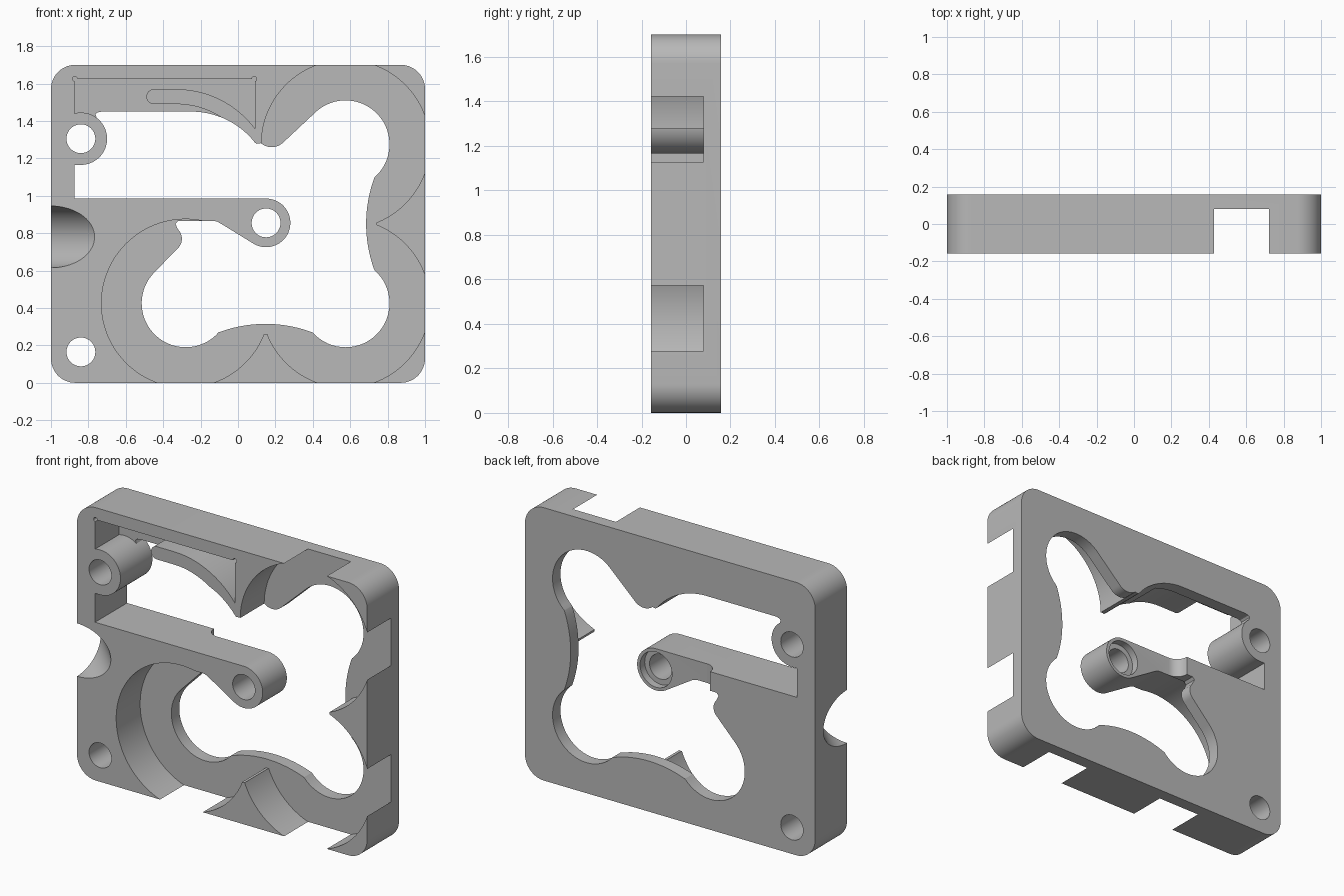
import bpy, bmesh
from math import sin, cos, radians, pi, sqrt
from mathutils import Matrix

if "Cube" in bpy.data.objects:
    bpy.data.objects.remove(bpy.data.objects["Cube"], do_unlink=True)

HALF = 0.157     # half the plate thickness
FLOOR = 0.079    # depth of the front pockets
grey = bpy.data.materials.new("machined_grey")
grey.use_nodes = True
grey.diffuse_color = (0.48, 0.48, 0.48, 1)
grey.node_tree.nodes["Principled BSDF"].inputs["Base Color"].default_value = (0.48, 0.48, 0.48, 1)


def arc(cx, cz, r, start, end, step=6):
    n = max(3, int(abs(end - start) / step))
    angles = [radians(start + (end - start) * i / n) for i in range(n + 1)]
    return [(cx + r * cos(a), cz + r * sin(a)) for a in angles]


def circle(cx, cz, r):
    return arc(cx, cz, r, 0, 360, 4)[:-1]


def prism(name, outline, low, high, plan=False):
    """Extrude an x-z outline along y, or an x-y outline along z."""
    bm = bmesh.new()
    verts = [bm.verts.new((a, b, low) if plan else (a, low, b)) for a, b in outline]
    face = bm.faces.new(verts)
    moved = bmesh.ops.extrude_face_region(bm, geom=[face])["geom"]
    shift = (0, 0, high - low) if plan else (0, high - low, 0)
    bmesh.ops.translate(bm, vec=shift, verts=[v for v in moved if isinstance(v, bmesh.types.BMVert)])
    bmesh.ops.recalc_face_normals(bm, faces=bm.faces)
    mesh = bpy.data.meshes.new(name)
    bm.to_mesh(mesh)
    bm.free()
    obj = bpy.data.objects.new(name, mesh)
    bpy.context.collection.objects.link(obj)
    return obj


cutters = []


def cut(name, outline, low, high, plan=False):
    obj = prism(name, outline, low, high, plan)
    obj.hide_render = True
    cutters.append(obj)
    return obj


# Rounded plate
R = 0.13
plate_outline = (arc(1 - R, 1.7 - R, R, 0, 90) + arc(R - 1, 1.7 - R, R, 90, 180)
                 + arc(R - 1, R, R, 180, 270) + arc(1 - R, R, R, 270, 360))
plate = prism("housing_plate", plate_outline, -HALF, HALF)

# Opening through the whole plate, leaving the arm and the corner boss
opening = [(-0.875, 0.985)]
opening += arc(0.15, 0.855, 0.13, 90, -120)                  # arm end
opening += [(-0.09, 0.85), (-0.11, 0.861), (-0.13, 0.866), (-0.32, 0.866), (-0.335, 0.85)]
opening += arc(-0.37, 0.77, 0.07, 45, -45)                   # lobe
opening += arc(-0.28, 0.425, 0.235, 135, 319)                # lower left bay
opening += arc(0.147, -0.402, 0.717, 110, 70, 3)             # bottom bulge
opening += arc(0.575, 0.425, 0.235, 221.5, 408.5)            # lower right bay
opening += arc(1.402, 0.85, 0.717, 200, 160, 3)              # side bulge
opening += arc(0.575, 1.275, 0.235, -48.5, 135)              # upper right bay
opening += arc(0.18, 1.35, 0.09, -45, -130)                  # lobe
opening += [(0.1, 1.278)]
opening += arc(-0.25, 1.017, 0.433, 38, 90, 4)               # sweep under the rib
opening += [(-0.73, 1.45), (-0.752, 1.445), (-0.762, 1.435)]
opening += arc(-0.84, 1.305, 0.14, 53, -90)                  # corner boss
opening += [(-0.875, 1.165)]
cut("opening_cutter", opening, -1, 1)

# Three round pockets sunk from the front
for x, z in ((-0.28, 0.425), (0.575, 0.425), (0.575, 1.275)):
    cut("round_pocket_cutter", circle(x, z, 0.45), -1, FLOOR)
for x, z in ((0.147, 0.279), (0.721, 0.85)):
    cut("cusp_trim_cutter", circle(x, z, 0.02), -1, FLOOR)

# Upper pocket, going around the curved rib
rib = (arc(-0.33, 1.045, 0.525, 36.9, 90, 4) + arc(-0.45, 1.53, 0.04, 90, 270, 15)
       + arc(-0.33, 1.045, 0.445, 90, 58, 4))
upper = ([(-0.875, 1.625), (0.09, 1.625)] + rib + [(-0.13, 1.4), (-0.72, 1.4)]
         + arc(-0.84, 1.305, 0.14, 48, 104.5))
cut("upper_pocket_cutter", upper, -1, FLOOR)
for x in (-0.872, 0.087):
    cut("corner_relief_cutter", circle(x, 1.625, 0.013), -1, FLOOR)

# Thinner back of the arm, with a rounded run-out
step = 0.076
recess = arc(-0.2, HALF, step, 180, 270, 10) + [(0.32, HALF - step), (0.32, 0.3), (-0.2 - step, 0.3)]
cut("arm_recess_cutter", recess, 0.7, 1.02, plan=True)

# Bolt holes, and the wider seat behind the arm hole
for x, z in ((-0.84, 1.305), (-0.84, 0.165), (0.15, 0.855)):
    cut("bolt_hole_cutter", circle(x, z, 0.077), -1, 1)
cut("hole_seat_cutter", circle(0.15, 0.855, 0.11), 0.035, 1)

# Slanted round notch across the front edge of the side
notch = cut("side_notch_cutter", circle(0, 0, 0.165), -0.6, 0.6)
notch.matrix_world = Matrix.Translation((-1, -HALF, 0.78)) @ Matrix.Rotation(pi / 4, 4, 'Z')

# Carve the plate and keep the finished mesh
for c in cutters:
    mod = plate.modifiers.new(c.name, 'BOOLEAN')
    mod.operation = 'DIFFERENCE'
    mod.solver = 'EXACT'
    mod.object = c
bpy.context.view_layer.update()
done = bpy.data.meshes.new_from_object(plate.evaluated_get(bpy.context.evaluated_depsgraph_get()))
plate.modifiers.clear()
plate.data = done
for c in cutters:
    bpy.data.objects.remove(c, do_unlink=True)
done.materials.clear()
done.materials.append(grey)

# Smooth the curved walls
bpy.ops.object.select_all(action='DESELECT')
plate.select_set(True)
bpy.context.view_layer.objects.active = plate
bpy.ops.object.shade_smooth_by_angle(angle=radians(25))
